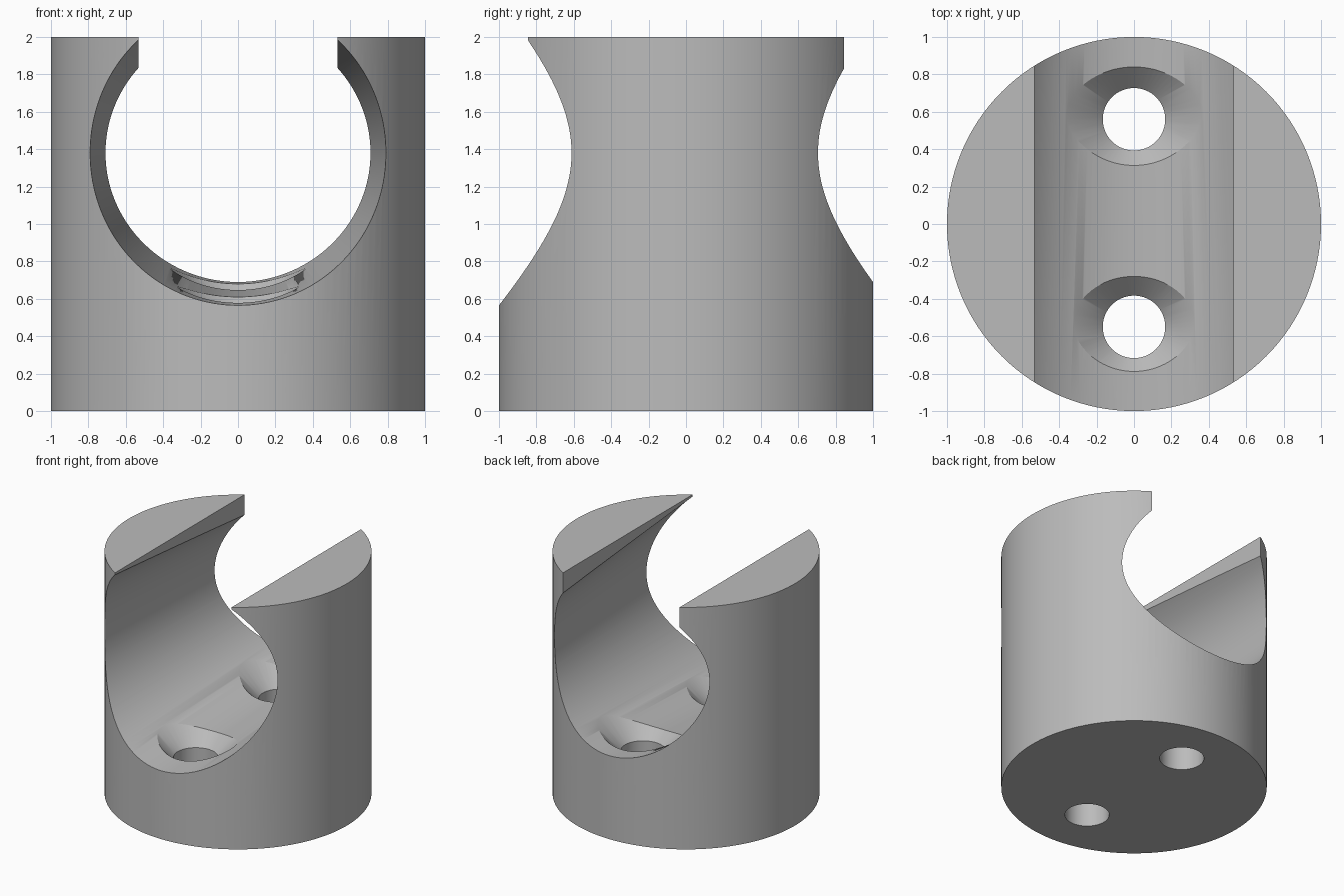
import bpy
import math

cube = bpy.data.objects.get("Cube")
if cube:
    bpy.data.objects.remove(cube, do_unlink=True)

# Single grey finish
grey = bpy.data.materials.new("satin_grey")
grey.use_nodes = True
colour = (0.5, 0.5, 0.5, 1)
grey.diffuse_color = colour
grey.node_tree.nodes["Principled BSDF"].inputs["Base Color"].default_value = colour


def cone(name, r1, r2, depth, location, rotation=(0, 0, 0), sides=128):
    bpy.ops.mesh.primitive_cone_add(vertices=sides, radius1=r1, radius2=r2, depth=depth,
                                    location=location, rotation=rotation)
    obj = bpy.context.object
    obj.name = name
    obj.data.materials.append(grey)
    return obj


# Upright round body
body = cone("holder_body", 1, 1, 2, (0, 0, 1))
cutters = []

# Tapered cross bore, wide at the front
cutters.append(cone("bore_cutter", 0.846, 0.659, 3, (0, 0, 1.38), (-math.pi / 2, 0, 0), 160))

# Straight slot that opens the bore to the top
bpy.ops.mesh.primitive_cube_add(size=1, location=(0, 0, 1.9))
slot = bpy.context.object
slot.name = "slot_cutter"
slot.scale = (1.066, 3, 1)
cutters.append(slot)

# Two countersunk screw holes through the floor of the bore
for label, y, sink in (("front", -0.55, 0.507), ("back", 0.56, 0.567)):
    cutters.append(cone(label + "_hole_cutter", 0.167, 0.167, 1.6, (0, y, 0.5), sides=64))
    cutters.append(cone(label + "_countersink_cutter", 0.167, 0.467, 0.3,
                        (0, y, sink + 0.15), sides=64))

for cutter in cutters:
    mod = body.modifiers.new(cutter.name, "BOOLEAN")
    mod.operation = "DIFFERENCE"
    mod.solver = "EXACT"
    mod.object = cutter

# Bake the cuts and remove the cutters
bpy.ops.object.select_all(action="DESELECT")
body.select_set(True)
bpy.context.view_layer.objects.active = body
for mod in list(body.modifiers):
    bpy.ops.object.modifier_apply(modifier=mod.name)
for cutter in cutters:
    bpy.data.objects.remove(cutter, do_unlink=True)

# Smooth round walls with crisp cut edges
bpy.ops.object.shade_smooth_by_angle(angle=math.radians(25))
